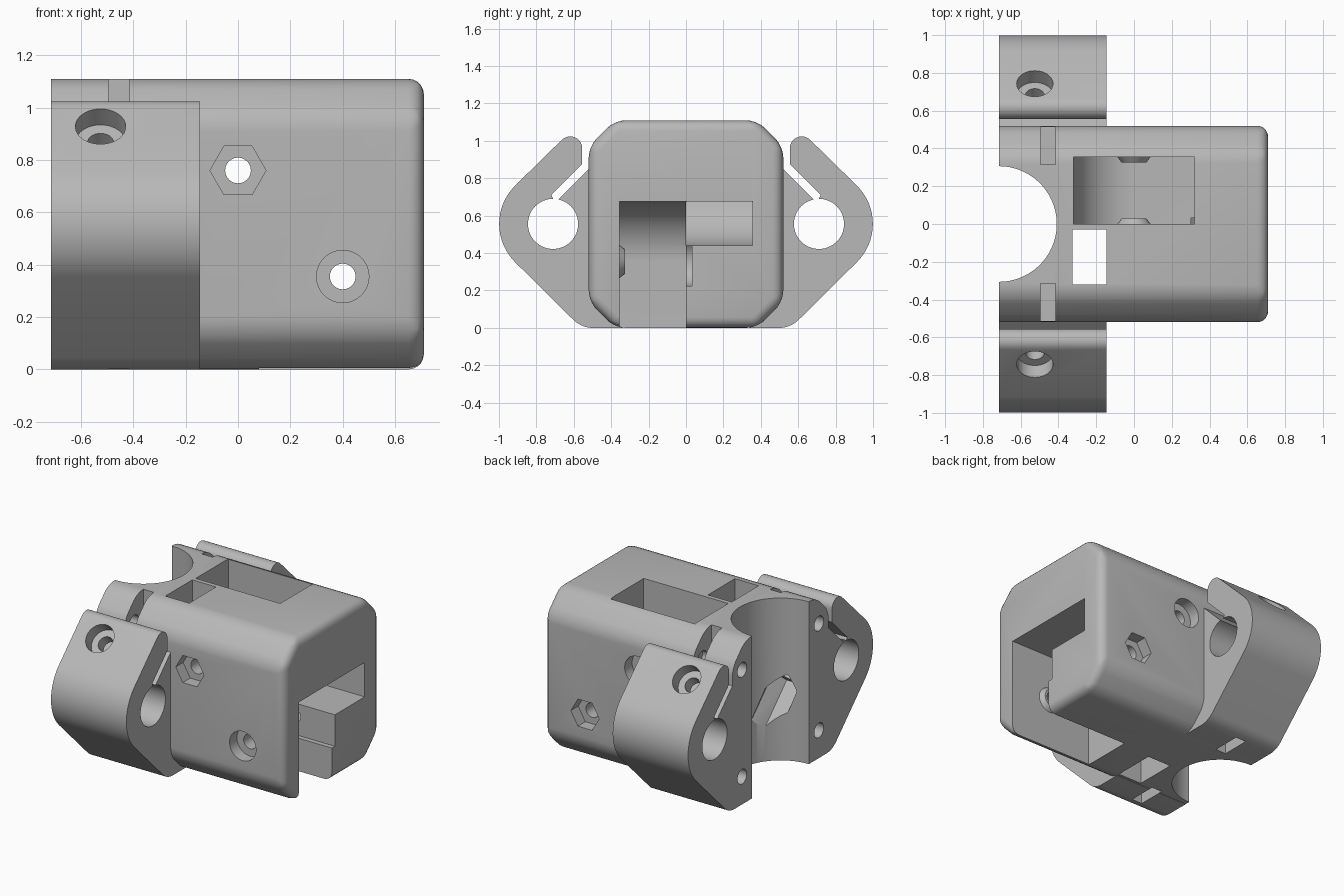
import bpy, bmesh
from math import cos, sin, radians, pi
from mathutils import Matrix

if "Cube" in bpy.data.objects:
    bpy.data.objects.remove(bpy.data.objects["Cube"])

grey = bpy.data.materials.new("plain_grey")
grey.use_nodes = True
grey.diffuse_color = (0.48, 0.48, 0.48, 1)
grey.node_tree.nodes["Principled BSDF"].inputs["Base Color"].default_value = (0.48, 0.48, 0.48, 1)

LEFT, RIGHT, HALF, TOP = -0.715, 0.71, 0.52, 1.11
UPPER, LOWER = (0, 0.76), (0.4, 0.355)      # gear axles (x, z)
GEAR = 0.32
SCREW_X = -0.525
PLACE = {"x": lambda a, b, t: (t, a, b),
         "y": lambda a, b, t: (a, t, b),
         "z": lambda a, b, t: (a, b, t)}


def arc(c, r, start, end, n=16):
    return [(c[0] + r * cos(radians(start + (end - start) * i / n)),
             c[1] + r * sin(radians(start + (end - start) * i / n))) for i in range(n + 1)]


def circle(c, r, n=64):
    return arc(c, r, 0, 360, n)[:-1]


def box(a0, b0, a1, b1):
    return [(a0, b0), (a1, b0), (a1, b1), (a0, b1)]


def prism(name, pts, axis, lo, hi, end_pts=None, matrix=None, bevel=None):
    """Extrude a profile along an axis, optionally to a different end profile."""
    bm = bmesh.new()
    put = PLACE[axis]
    a = [bm.verts.new(put(p[0], p[1], lo)) for p in pts]
    b = [bm.verts.new(put(p[0], p[1], hi)) for p in (end_pts or pts)]
    bm.faces.new(a)
    bm.faces.new(b[::-1])
    for i in range(len(a)):
        j = (i + 1) % len(a)
        bm.faces.new((a[i], b[i], b[j], a[j]))
    if bevel:
        edges = [e for e in bm.edges if max(v.co.x for v in e.verts) > 0]
        bmesh.ops.bevel(bm, geom=edges, offset=bevel, segments=5, profile=0.5, affect="EDGES")
    if matrix:
        bm.transform(matrix)
    bmesh.ops.recalc_face_normals(bm, faces=bm.faces)
    mesh = bpy.data.meshes.new(name)
    bm.to_mesh(mesh)
    bm.free()
    ob = bpy.data.objects.new(name, mesh)
    bpy.context.collection.objects.link(ob)
    return ob


def combine(target, tool, op="DIFFERENCE"):
    bpy.context.view_layer.objects.active = target
    mod = target.modifiers.new("combine", "BOOLEAN")
    mod.operation, mod.object, mod.solver = op, tool, "EXACT"
    bpy.ops.object.modifier_apply(modifier=mod.name)
    bpy.data.objects.remove(tool)


def cut(pts, axis, lo, hi, matrix=None):
    combine(housing, prism("cutter", pts, axis, lo, hi, matrix=matrix))


# Main housing block with chamfered, softened edges
c, m = 0.14, HALF - 0.14
octagon = [(-m, 0), (m, 0), (HALF, c), (HALF, TOP - c),
           (m, TOP), (-m, TOP), (-HALF, TOP - c), (-HALF, c)]
housing = prism("gear_housing", octagon, "x", LEFT, RIGHT, bevel=0.058)

# Rod clamps on both sides, each split by a slanted slit
ROD = (0.711, 0.556)
clamp = ([(0.34, 0)] + arc((0.497, 0.15), 0.15, -90, -45, 8)
         + arc(ROD, 0.288, -45, 45)
         + arc((0.619, 0.96), 0.064, 45, 180, 10)
         + [(0.555, 0.875), (0.72, 0.71), (0.70, 0.67), (0.51, 0.86), (0.34, 0.86)])
for s in (1, -1):
    combine(housing, prism("clamp", [(s * y, z) for y, z in clamp], "x", LEFT, -0.145), "UNION")
for s in (1, -1):
    cut(circle((s * ROD[0], ROD[1]), 0.134), "x", LEFT - 0.1, 0)

# Bearing channel and open window
cut(circle((LEFT, 0), 0.306, 96), "z", -0.1, TOP + 0.1)
cut(box(-0.325, -0.32, -0.145, -0.03), "z", -0.1, TOP + 0.1)

# Gear pockets: the upper opens upward, the lower opens downward, both to the right
upper = arc(UPPER, GEAR, 180, 270, 24) + [(0.8, 0.44), (0.8, 0.675),
                                          (GEAR, 0.675), (GEAR, 1.3), (-GEAR, 1.3)]
lower = arc(LOWER, GEAR, 90, 180, 24) + [(0.08, -0.1), (0.8, -0.1), (0.8, 0.675)]
cut(upper, "y", 0, 0.355)
cut(lower, "y", -0.355, 0.0005)
cut(arc(LOWER, 0.13, 90, 270) + [(0.8, 0.225), (0.8, 0.485)], "y", -0.01, 0.033)

# Tapered spacer bosses around the axles
for axle, wall, tip in ((UPPER, 0.355, 0.325), (UPPER, 0, 0.03), (LOWER, -0.355, -0.325)):
    root = wall + (wall - tip) * 0.3
    combine(housing, prism("boss", circle(axle, 0.095, 48), "y", root, tip,
                           circle(axle, 0.065, 48)), "UNION")

# Axle holes with a nut recess on one side and a round recess on the other
for axle, nut_side in ((UPPER, -1), (LOWER, 1)):
    cut(circle(axle, 0.049, 40), "y", -0.7, 0.7)
    cut(circle(axle, 0.107, 6), "y", nut_side * 0.44, nut_side * 0.7)
    cut(circle(axle, 0.1, 48), "y", -nut_side * 0.44, -nut_side * 0.7)

for s in (1, -1):
    # Slanted clamp screws with head recess and inner nut channel
    tilt = Matrix.Translation((SCREW_X, s * 0.745, 0.93)) @ Matrix.Rotation(-s * pi / 4, 4, "X")
    cut(circle((0, 0), 0.05, 40), "z", -0.85, 0.2, tilt)
    cut(circle((0, 0), 0.096, 48), "z", -0.09, 0.2, tilt)
    cut(circle((0, 0), 0.107, 6), "z", -0.9, -0.56, tilt)
    # Mounting screws on the left end with nut slots above and below
    for z, z0, z1 in ((0.92, 0.82, 1.3), (0.19, -0.2, 0.29)):
        cut(circle((s * 0.415, z), 0.05, 40), "x", LEFT - 0.1, -0.38)
        cut(box(-0.495, s * 0.415 - 0.099, -0.415, s * 0.415 + 0.099), "z", z0, z1)

# Finish: one colour, smooth curves, sharp edges
housing.data.materials.clear()
housing.data.materials.append(grey)
for p in housing.data.polygons:
    p.material_index = 0
bpy.ops.object.select_all(action="DESELECT")
housing.select_set(True)
bpy.context.view_layer.objects.active = housing
bpy.ops.object.shade_smooth_by_angle(angle=radians(30))
